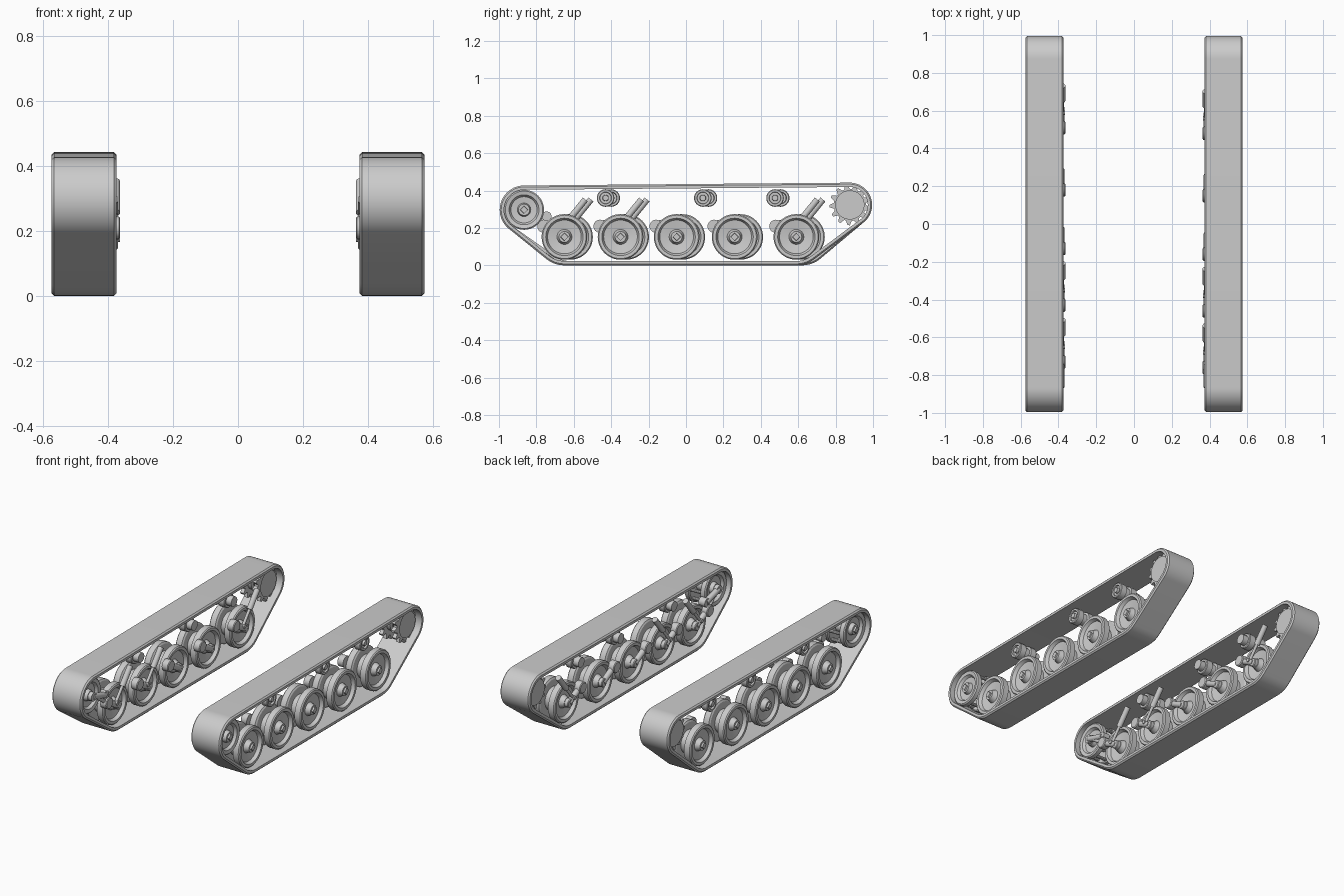
import bpy
import bmesh
from math import cos, sin, pi, tau
from mathutils import Vector
from mathutils.geometry import convex_hull_2d

cube = bpy.data.objects.get("Cube")
if cube:
    bpy.data.objects.remove(cube)

steel = bpy.data.materials.new("grey steel")
steel.use_nodes = True
steel.diffuse_color = (0.6, 0.6, 0.6, 1)
steel.node_tree.nodes["Principled BSDF"].inputs["Base Color"].default_value = (0.6, 0.6, 0.6, 1)
parts = []


def loft(name, loops, ring=False):
    """Skin a row of equal loops; cap the ends, or join them into a ring."""
    bm = bmesh.new()
    rows = [[bm.verts.new(p) for p in loop] for loop in loops]
    pairs = list(zip(rows, rows[1:]))
    if ring:
        pairs.append((rows[-1], rows[0]))
    for a, b in pairs:
        for i in range(len(a)):
            j = (i + 1) % len(a)
            bm.faces.new((a[i], a[j], b[j], b[i]))
    if not ring:
        bm.faces.new(rows[0])
        bm.faces.new(rows[-1])
    bmesh.ops.recalc_face_normals(bm, faces=bm.faces)
    mesh = bpy.data.meshes.new(name)
    bm.to_mesh(mesh)
    bm.free()
    mesh.materials.append(steel)
    obj = bpy.data.objects.new(name, mesh)
    bpy.context.collection.objects.link(obj)
    parts.append(obj)
    return obj


def circle(x, y, z, r, n=40):
    return [(x, y + r * cos(tau * i / n), z + r * sin(tau * i / n)) for i in range(n)]


def lathe(name, side, y, z, profile, n=40):
    """Turn (x, radius) pairs about a crosswise axle."""
    return loft(name, [circle(side * x, y, z, r, n) for x, r in profile])


def mirrored(half, centre):
    """Full profile from its outer half."""
    return [(centre - x, r) for x, r in reversed(half)] + [(centre + x, r) for x, r in half]


def rod(name, p, q, r, n=16):
    p, q = Vector(p), Vector(q)
    turn = (q - p).to_track_quat('Z', 'Y')
    spokes = [turn @ Vector((r * cos(tau * i / n), r * sin(tau * i / n), 0)) for i in range(n)]
    return loft(name, [[end + s for s in spokes] for end in (p, q)])


MID = 0.474            # centre of each track
ARM = 0.387            # plane of the suspension arms
WHEEL_Z = 0.152
IDLER = (-0.866, 0.297)
SPROCKET = (0.876, 0.323)
WHEELS = (-0.65, -0.35, -0.05, 0.26, 0.59)
DAMPED = (0, 1, 4)

WHEEL = [(0, .07), (.026, .07), (.026, .112), (.032, .122), (.068, .122), (.074, .116),
         (.074, .1), (.054, .09), (.046, .04), (.062, .033), (.076, .029), (.076, .012)]
IDLER_HALF = [(0, .035), (.036, .035), (.04, .075), (.036, .1), (.042, .107), (.068, .107),
              (.074, .1), (.07, .08), (.054, .07), (.05, .036), (.074, .03), (.074, .012)]
ROLLER = [(0, .034), (.016, .034), (.018, .047), (.056, .047), (.06, .043),
          (.06, .032), (.05, .03), (.05, .017), (.064, .015), (.064, .006)]
DRUM = [(0, .04), (.006, .04), (.01, .057), (.066, .057), (.068, .06), (.068, .078), (.036, .078)]


def belt(name, side, shift):
    # Band wrapped around the end wheels and the outer road wheels
    supports = [(*IDLER, .13), (*SPROCKET, .119),
                (WHEELS[0] + shift, .155, .155), (WHEELS[-1] + shift, .155, .155)]
    samples = [(y, z, r, tau * i / 72) for y, z, r in supports for i in range(72)]
    hull = convex_hull_2d([Vector((y + r * cos(a), z + r * sin(a))) for y, z, r, a in samples])
    path = [samples[i] for i in hull]
    section = [(-.092, 0), (.092, 0), (.1, .008), (.1, .023), (-.1, .023), (-.1, .008)]
    loft(name, [[(side * (MID + x), y + (r - d) * cos(a), z + (r - d) * sin(a))
                 for y, z, r, a in path] for x, d in section], ring=True)


def toothed_ring(name, side, x, width, teeth=13):
    y, z = SPROCKET
    n = teeth * 4
    radii = (.086, .086, .109, .109)

    def loop(px, toothed):
        return [(side * px, y + r * cos(tau * i / n), z + r * sin(tau * i / n))
                for i in range(n) for r in [radii[i % 4] if toothed else .058]]
    a, b = x - width / 2, x + width / 2
    loft(name, [loop(a, False), loop(a, True), loop(b, True), loop(b, False)], ring=True)


for side, label in ((1, "left"), (-1, "right")):
    shift = 0 if side > 0 else 0.03     # the two sides are staggered
    belt(f"{label}_track_belt", side, shift)

    # Road wheels with their trailing arms
    for k, wy in enumerate(WHEELS):
        y = wy + shift
        tag = f"{label}_{k + 1}"
        py, pz = y - 0.11, WHEEL_Z + 0.057
        lathe(f"road_wheel_{tag}", side, y, WHEEL_Z, mirrored(WHEEL, MID), 48)
        lathe(f"wheel_nut_{tag}", side, y, WHEEL_Z, [(.548, .022), (.56, .02)], 4)
        lathe(f"axle_{tag}", side, y, WHEEL_Z, [(.374, .022), (.378, .026), (.41, .026)], 24)
        lathe(f"arm_pivot_{tag}", side, py, pz, [(.363, .03), (.367, .035), (.405, .035)], 24)
        rod(f"swing_arm_{tag}", (side * ARM, py, pz), (side * ARM, y, WHEEL_Z), .018)
        # Dampers
        if k in DAMPED:
            low = Vector((side * .38, y - .03, WHEEL_Z + .025))
            top = Vector((side * .38, y + .112, WHEEL_Z + .2))
            rod(f"damper_rod_{tag}", low, top, .009)
            rod(f"damper_body_{tag}", low.lerp(top, .45), top, .017)
            lathe(f"damper_pin_{tag}", side, low.y, low.z, [(.364, .012), (.4, .012)], 12)

    # Front idler, its rim bars, crank and tensioner
    iy, iz = IDLER
    lathe(f"{label}_idler", side, iy, iz, mirrored(IDLER_HALF, MID), 48)
    lathe(f"{label}_idler_nut", side, iy, iz, [(.546, .022), (.558, .02)], 4)
    for i in range(8):
        by, bz = iy + .09 * cos(pi * i / 4), iz + .09 * sin(pi * i / 4)
        rod(f"{label}_idler_bar_{i + 1}", (side * .43, by, bz), (side * .52, by, bz), .01, 10)
    cy, cz = -0.745, 0.262
    lathe(f"{label}_idler_axle", side, iy, iz, [(.376, .026), (.41, .026)], 24)
    lathe(f"{label}_crank_pivot", side, cy, cz, [(.376, .026), (.42, .026)], 24)
    rod(f"{label}_idler_crank", (side * ARM, iy, iz), (side * ARM, cy, cz), .018)
    rod(f"{label}_tensioner", (side * ARM, iy + .03, iz - .01),
        (side * ARM, WHEELS[0] + shift - .11, WHEEL_Z + .057), .012)

    # Return rollers
    for k, ry in enumerate((-0.43, 0.09, 0.476)):
        y = ry + shift
        lathe(f"return_roller_{label}_{k + 1}", side, y, .36, mirrored(ROLLER, MID), 32)
        lathe(f"roller_mount_{label}_{k + 1}", side, y, .36, [(.38, .03), (.42, .03)], 24)

    # Rear drive sprocket
    lathe(f"{label}_sprocket_drum", side, *SPROCKET, mirrored(DRUM[:-1], MID), 48)
    for word, x in (("inner", MID - .045), ("outer", MID + .045)):
        toothed_ring(f"{label}_sprocket_{word}_ring", side, x, .024)

# Smooth round surfaces, keep hard edges
bpy.ops.object.select_all(action='DESELECT')
for obj in parts:
    obj.select_set(True)
bpy.context.view_layer.objects.active = parts[0]
bpy.ops.object.shade_smooth_by_angle(angle=pi / 6)
